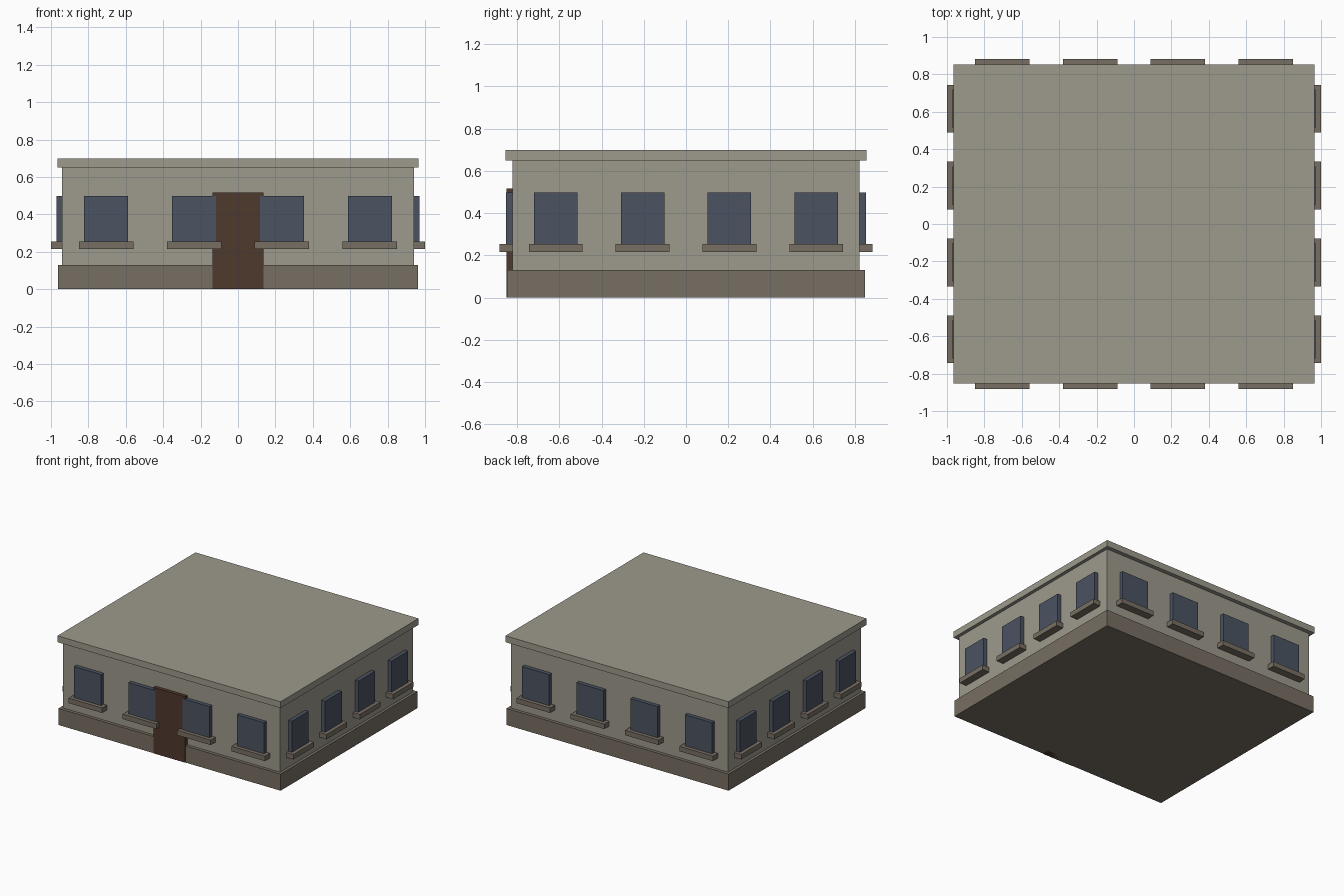
import bpy

cube = bpy.data.objects.get("Cube")
if cube:
    bpy.data.objects.remove(cube, do_unlink=True)


def material(name, colour):
    mat = bpy.data.materials.new(name)
    mat.use_nodes = True
    mat.diffuse_color = (*colour, 1)
    mat.node_tree.nodes["Principled BSDF"].inputs["Base Color"].default_value = (*colour, 1)
    return mat


plaster = material("warm grey plaster", (0.34, 0.32, 0.265))
stone = material("brown grey stone", (0.185, 0.157, 0.125))
glass = material("blue grey glass", (0.07, 0.087, 0.122))
wood = material("dark brown wood", (0.078, 0.041, 0.026))


def box(name, low, high, mat):
    """Axis-aligned box between two opposite corners."""
    bpy.ops.mesh.primitive_cube_add(size=1, location=[(a + b) / 2 for a, b in zip(low, high)])
    obj = bpy.context.object
    obj.name = name
    obj.scale = [b - a for a, b in zip(low, high)]
    bpy.ops.object.transform_apply(location=False, rotation=False, scale=True)
    obj.data.materials.append(mat)
    return obj


def slab(name, half_x, half_y, bottom, top, mat):
    return box(name, (-half_x, -half_y, bottom), (half_x, half_y, top), mat)


# Main body: base course, walls and overhanging flat roof
WALL_X, WALL_Y = 0.94, 0.822
slab("base_course", WALL_X + 0.022, WALL_Y + 0.025, 0, 0.13, stone)
slab("walls", WALL_X, WALL_Y, 0.01, 0.66, plaster)
slab("roof_slab", WALL_X + 0.026, WALL_Y + 0.032, 0.65, 0.7, plaster)

# Front door, reaching down across the base course
box("front_door", (-0.137, -WALL_Y - 0.028, 0), (0.137, -WALL_Y + 0.03, 0.516), wood)


def wall_box(name, axis, side, along, width, out, bottom, top, mat):
    """Box set into the wall that faces along the given axis."""
    face = (WALL_X, WALL_Y)[axis]
    low, high = [0, 0, bottom], [0, 0, top]
    low[axis], high[axis] = sorted((side * (face - 0.03), side * (face + out)))
    low[1 - axis], high[1 - axis] = along - width / 2, along + width / 2
    box(name, low, high, mat)


# Four windows with projecting sills on every wall
walls = {"front": (1, -1), "back": (1, 1), "right": (0, -1), "left": (0, 1)}
for wall, (axis, side) in walls.items():
    half = (WALL_X, WALL_Y)[1 - axis]
    for i in range(4):
        along = half * (i * 2 - 3) / 4
        wall_box(f"{wall}_window_{i + 1}", axis, side, along, half / 4, 0.031, 0.25, 0.497, glass)
        wall_box(f"{wall}_sill_{i + 1}", axis, side, along, half * 0.31, 0.06, 0.215, 0.254, stone)
